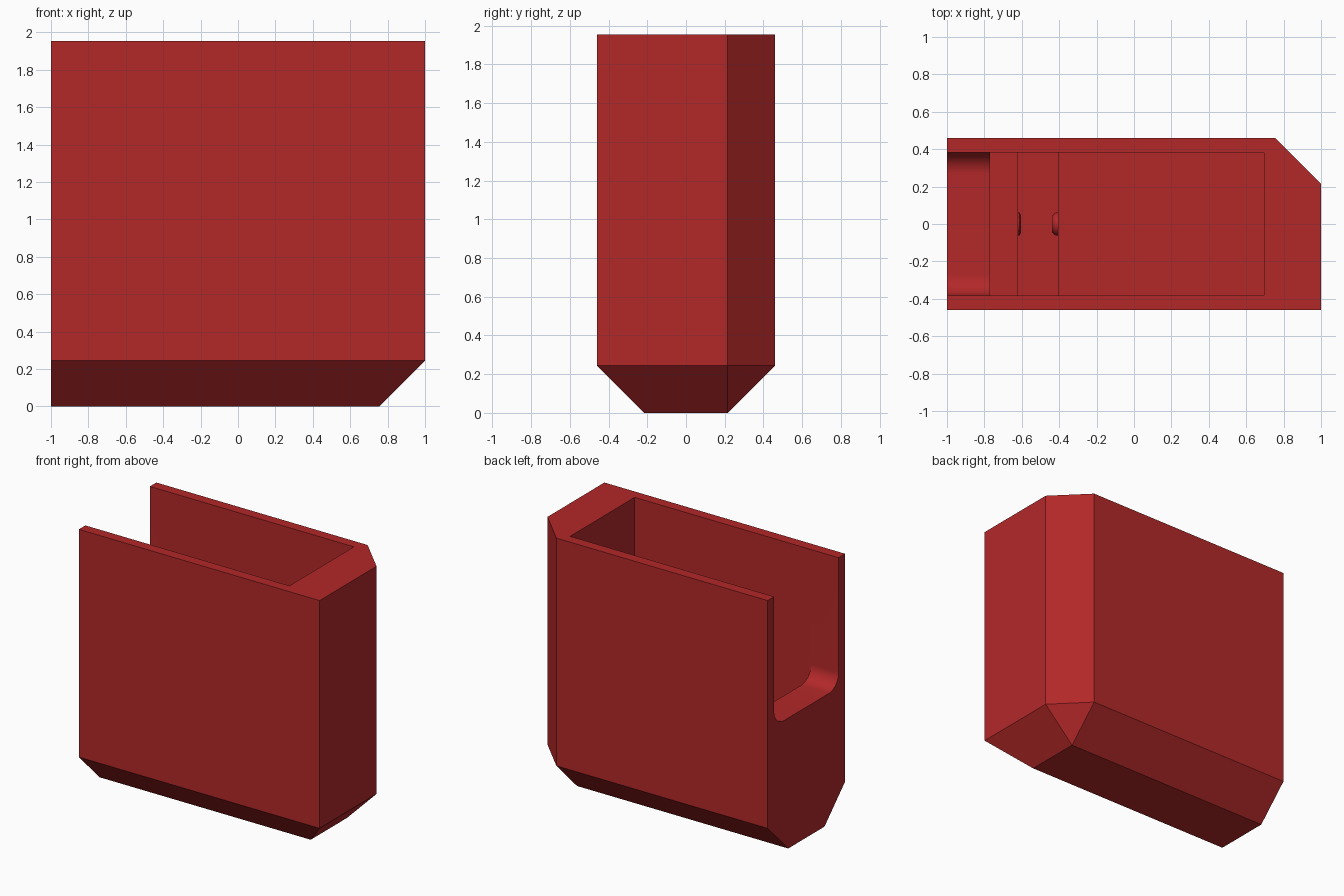
import bpy, bmesh, math

if "Cube" in bpy.data.objects:
    bpy.data.objects.remove(bpy.data.objects["Cube"])

red = bpy.data.materials.new("deep red")
red.diffuse_color = (0.45, 0.021, 0.022, 1)
red.use_nodes = True
red.node_tree.nodes["Principled BSDF"].inputs["Base Color"].default_value = red.diffuse_color


def hull(name, points):
    """Convex solid around a few corner points."""
    bm = bmesh.new()
    for p in points:
        bm.verts.new(p)
    bmesh.ops.convex_hull(bm, input=bm.verts[:])
    bmesh.ops.dissolve_limit(bm, angle_limit=0.01, verts=bm.verts[:], edges=bm.edges[:])
    bmesh.ops.recalc_face_normals(bm, faces=bm.faces[:])
    mesh = bpy.data.meshes.new(name)
    bm.to_mesh(mesh)
    bm.free()
    mesh.materials.append(red)
    obj = bpy.data.objects.new(name, mesh)
    bpy.context.collection.objects.link(obj)
    return obj


def box(name, x0, x1, half_y, z0, z1):
    return hull(name, [(x, y, z) for x in (x0, x1) for y in (-half_y, half_y) for z in (z0, z1)])


def cut(target, cutter):
    cutter.hide_render = True
    mod = target.modifiers.new("cut", 'BOOLEAN')
    mod.operation, mod.solver, mod.object = 'DIFFERENCE', 'EXACT', cutter
    bpy.context.view_layer.objects.active = target
    bpy.ops.object.modifier_apply(modifier=mod.name)
    bpy.data.objects.remove(cutter)


W, C, H = 0.46, 0.245, 1.955      # half depth, chamfer, height
IN = 0.383                        # half depth of the pocket
FLOOR, TRENCH = 0.45, 0.28

# Outer case: chamfered underside and one chamfered upright corner
outline = [(-1, -W), (1, -W), (1, W - C), (1 - C, W), (-1, W)]
base = [(x, y, 0) for x in (-1, 1 - C) for y in (C - W, W - C)]
case = hull("case", base + [(x, y, z) for x, y in outline for z in (C, H)])

# Main pocket and the cross channel in its floor
cut(case, box("pocket_cutter", -0.77, 0.695, IN, FLOOR, H + 0.2))
cut(case, box("channel_cutter", -0.62, -0.405, IN, TRENCH, FLOOR + 0.3))

# Open end with rounded lower corners
R, ZN = 0.115, 0.98
profile = [(-IN, H + 0.2), (IN, H + 0.2)]
for i in range(13):
    a = math.pi / 2 * i / 12
    y, z = IN - R + R * math.cos(a), ZN + R - R * math.sin(a)
    profile += [(y, z), (-y, z)]
cut(case, hull("notch_cutter", [(x, y, z) for x in (-1.2, -0.7) for y, z in profile]))

# Small retaining bumps facing each other inside the channel
for name, x, reach in (("left_bump", -0.62, 0.017), ("right_bump", -0.405, -0.033)):
    pts = []
    for i in range(16):
        a = math.tau * i / 16
        for px, r in ((x, 0.063), (x + reach * 0.5, 0.06), (x + reach, 0.045)):
            pts.append((px, r * math.cos(a), 0.37 + r * math.sin(a)))
    hull(name, pts)

# Smooth the rounded parts, keep the hard edges
for obj in bpy.data.objects:
    obj.select_set(True)
bpy.context.view_layer.objects.active = case
bpy.ops.object.shade_smooth_by_angle(angle=math.radians(25))
